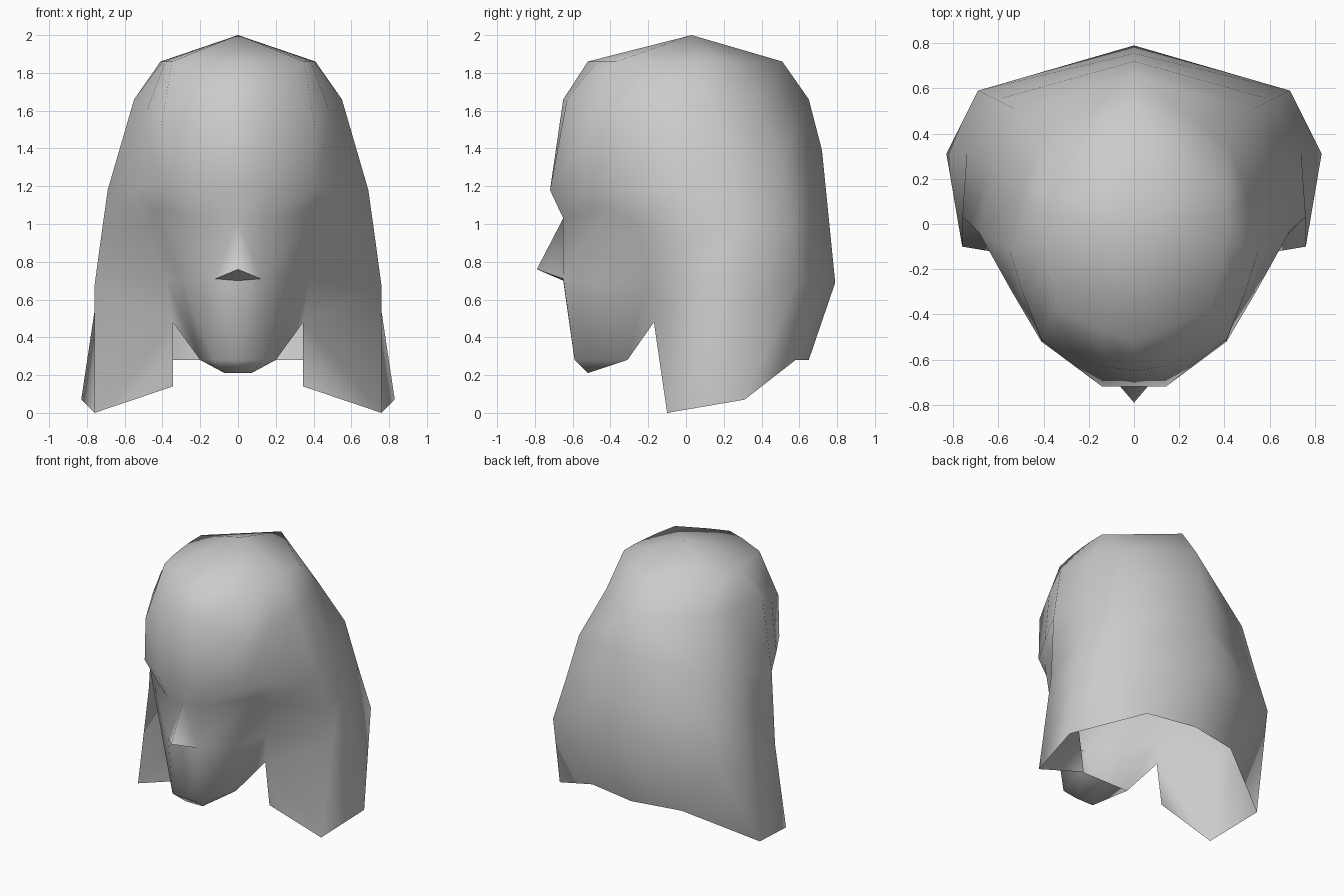
import bpy

cube = bpy.data.objects.get("Cube")
if cube:
    bpy.data.objects.remove(cube)

grey = bpy.data.materials.new("clay_grey")
grey.use_nodes = True
colour = (0.6, 0.6, 0.6, 1)
grey.diffuse_color = colour
grey.node_tree.nodes["Principled BSDF"].inputs["Base Color"].default_value = colour


def half_mesh(name, verts, faces):
    """Smooth object from its left half, mirrored across x."""
    mesh = bpy.data.meshes.new(name)
    mesh.from_pydata(verts, [], faces)
    mesh.materials.append(grey)
    mesh.shade_smooth()
    ob = bpy.data.objects.new(name, mesh)
    bpy.context.collection.objects.link(ob)
    mirror = ob.modifiers.new("Mirror", "MIRROR")
    mirror.use_clip = True
    mirror.merge_threshold = 0.002
    return ob


# Crown: flat ring at the edge of the cap, from front centre round to back centre
crown = [(x, y, 1.86) for x, y in
         [(0, -.52), (.14, -.47), (.35, -.37), (.385, -.2), (.4, -.08), (.41, .03), (.41, .15), (0, .51)]]

# Face levels: centre, cheek front, temple, hairline
forehead = [(0, -.65, 1.66), (.14, -.63, 1.66), (.41, -.51, 1.49), (.49, -.31, 1.58)]
brow = [(0, -.72, 1.18), (.14, -.72, 1.18), (.41, -.52, 1.18), (.54, -.3, 1.18)]
eyes = [(0, -.65, 1.03), (.14, -.65, 1.03), (.44, -.42, 1.08), (.49, -.26, 1)]
mouth = [(0, -.65, .7), (.12, -.65, .71), (.3, -.49, .69), (.38, -.2, .71)]
jaw = [(0, -.59, .28), (.13, -.59, .28), (.2, -.31, .28), (.345, -.17, .48)]

# Hair levels: side front, side rear, back corner, back centre
hair_top = [(.55, -.12, 1.66), (.5, .14, 1.66), (.41, .36, 1.65), (0, .65, 1.66)]
hair_high = [(.69, -.03, 1.18), (.625, .26, 1.25), (.53, .51, 1.33), (0, .72, 1.39)]
hair_mid = [(.725, 0, .93), (.68, .28, .96), (.61, .55, 1), (0, .755, 1.04)]
hair_low = [(.76, .03, .67), (.74, .31, .67), (.69, .59, .69), (0, .79, .69)]
hair_tip = [(.76, -.1, 0), (.83, .31, .07), (.37, .58, .28), (0, .65, .28)]

rings = [crown, forehead + hair_top, brow + hair_high,
         eyes + hair_mid, mouth + hair_low, jaw + hair_tip]
n = len(crown)
eye_row, mouth_row, jaw_row = 3 * n, 4 * n, 5 * n
verts = [v for ring in rings for v in ring]
faces = []
for r in range(len(rings) - 1):
    for c in range(n - 1):
        a, b = r * n + c, (r + 1) * n + c
        if a != eye_row:  # this cell is filled by the nose
            faces.append((b, b + 1, a + 1, a))

# Nose: sides joined to the cheek, underside with its own crisp edge
nose = len(verts)
tip = (0, -.79, .76)
verts += [tip, tip, mouth[0], mouth[1]]
faces += [(eye_row, nose, mouth_row + 1),
          (eye_row, mouth_row + 1, eye_row + 1),
          (nose + 1, nose + 2, nose + 3)]

# Cap meeting at the top of the head
apex = len(verts)
verts.append((0, .03, 2))
faces += [(c, c + 1, apex) for c in range(n - 1)]

# Inner lower corner of the hanging lock
lock = len(verts)
verts.append((.345, -.12, .14))
faces.append((jaw_row + 3, lock, jaw_row + 4))

# Chin underside
chin = len(verts)
verts += [(0, -.52, .21), (.07, -.52, .21), (0, -.31, .28)]
faces += [(chin, chin + 1, jaw_row + 1, jaw_row),
          (chin + 1, jaw_row + 2, jaw_row + 1),
          (chin + 2, jaw_row + 2, chin + 1, chin)]
half_mesh("head_and_hair", verts, faces)
